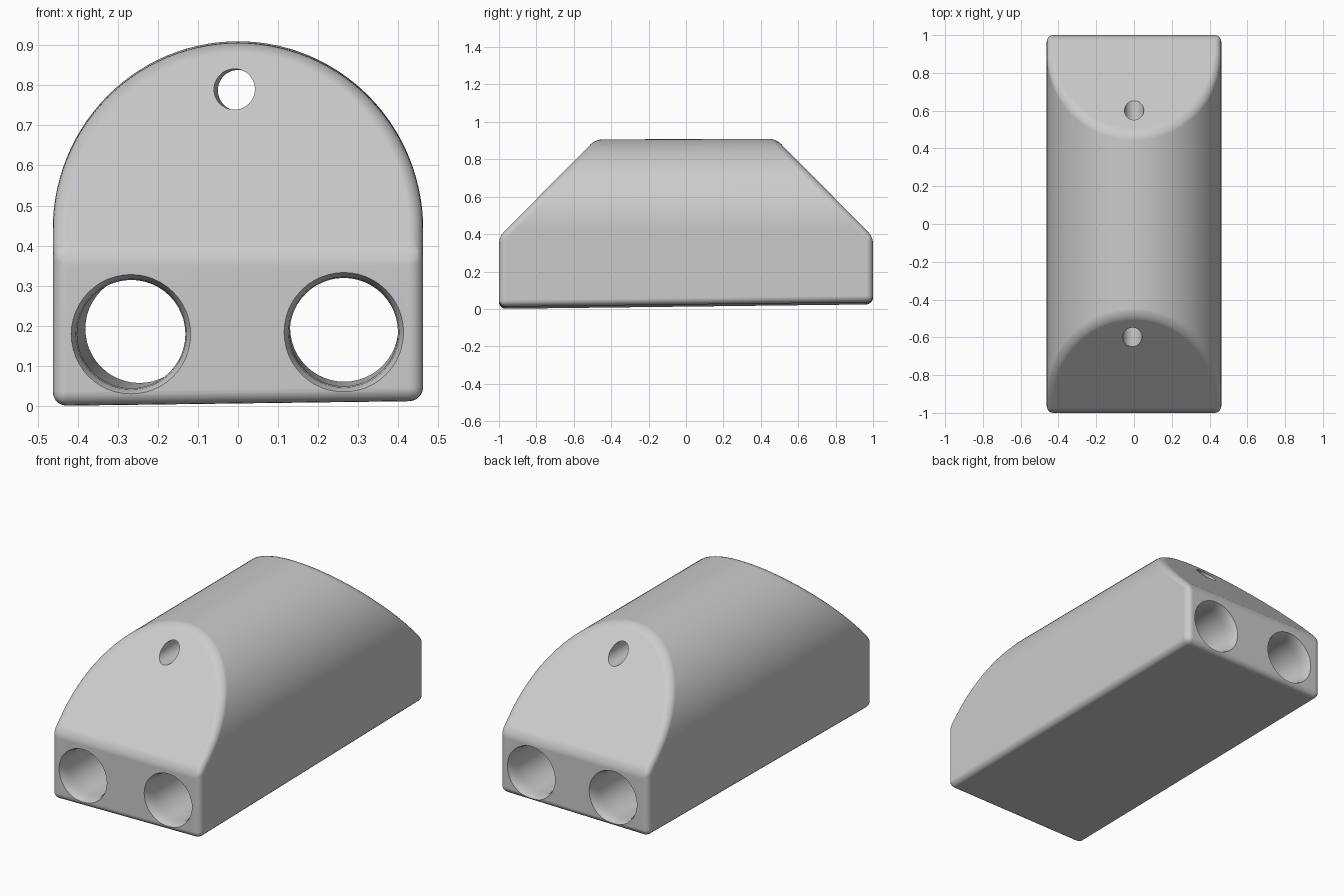
import bpy
import bmesh
import math
from mathutils import Vector

cube = bpy.data.objects.get("Cube")
if cube:
    bpy.data.objects.remove(cube, do_unlink=True)

grey = bpy.data.materials.new("light grey")
grey.use_nodes = True
colour = (0.6, 0.6, 0.61, 1)
grey.diffuse_color = colour
grey.node_tree.nodes["Principled BSDF"].inputs["Base Color"].default_value = colour

HALF_WIDTH, SPRING, TOP = 0.462, 0.44, 0.908


def make_object(name, bm):
    bmesh.ops.recalc_face_normals(bm, faces=bm.faces[:])
    mesh = bpy.data.meshes.new(name)
    bm.to_mesh(mesh)
    bm.free()
    mesh.materials.append(grey)
    obj = bpy.data.objects.new(name, mesh)
    bpy.context.collection.objects.link(obj)
    return obj


def loft(bm, rings):
    """Join rings of points into a closed tube."""
    loops = [[bm.verts.new(p) for p in ring] for ring in rings]
    count = len(loops[0])
    for a, b in zip(loops, loops[1:]):
        for i in range(count):
            j = (i + 1) % count
            bm.faces.new((a[i], a[j], b[j], b[i]))
    bm.faces.new(loops[0])
    bm.faces.new(loops[-1])


def arch(y):
    """Arched cross-section with a flat base that rises a little to the back."""
    base = 0.018 + 0.012 * y
    pts = [(-HALF_WIDTH, y, base - 0.006), (HALF_WIDTH, y, base + 0.006)]
    steps = 56
    for i in range(steps + 1):
        a = math.pi * i / steps
        pts.append((HALF_WIDTH * math.cos(a), y,
                    SPRING + (TOP - SPRING + 0.004 * y) * math.sin(a)))
    return pts


# Body: arched bar with both upper ends cut off at a slope
bm = bmesh.new()
loft(bm, [arch(-1), arch(1)])
for side in (-1, 1):
    bmesh.ops.bisect_plane(
        bm, geom=bm.verts[:] + bm.edges[:] + bm.faces[:], dist=1e-5,
        plane_co=Vector((0, side, 0.385)),
        plane_no=Vector((0, side * 0.53, 0.525)), clear_outer=True)
    rim = [e for e in bm.edges if e.is_boundary]
    bmesh.ops.holes_fill(bm, edges=rim, sides=0)
body = make_object("body", bm)

bevel = body.modifiers.new("rounded edges", "BEVEL")
bevel.width = 0.035
bevel.segments = 5
bevel.limit_method = "ANGLE"
bevel.angle_limit = math.radians(25)


# Holes: slightly skewed bores with flared mouths
def bore(name, front, back, radius, flare):
    front, back = Vector(front), Vector(back)
    bm = bmesh.new()
    rings = []
    for y, extra in ((-1.02, 1.3), (-1, 1), (-0.985, 0.55), (-0.965, 0.2),
                     (-0.93, 0), (0.93, 0), (0.965, 0.2), (0.985, 0.55),
                     (1, 1), (1.02, 1.3)):
        centre = front.lerp(back, (y + 1) / 2)
        r = radius + flare * extra
        rings.append([(centre.x + r * math.cos(t), y, centre.y + r * math.sin(t))
                      for t in (math.tau * i / 48 for i in range(48))])
    loft(bm, rings)
    cutter = make_object(name, bm)
    cutter.hide_render = True
    cut = body.modifiers.new(name, "BOOLEAN")
    cut.operation = "DIFFERENCE"
    cut.solver = "EXACT"
    cut.object = cutter
    return cutter


cutters = [
    bore("right_bore", (-0.267, 0.179), (-0.245, 0.193), 0.135, 0.014),
    bore("left_bore", (0.264, 0.184), (0.265, 0.196), 0.135, 0.014),
    bore("upper_bore", (-0.012, 0.791), (0.004, 0.786), 0.051, 0),
]

# Bake the cuts into the body and remove the cutters
bpy.context.view_layer.update()
graph = bpy.context.evaluated_depsgraph_get()
finished = bpy.data.meshes.new_from_object(body.evaluated_get(graph))
body.modifiers.clear()
body.data = finished
for cutter in cutters:
    bpy.data.objects.remove(cutter, do_unlink=True)

# Smooth shading that keeps the large faces flat
bpy.ops.object.select_all(action="DESELECT")
body.select_set(True)
bpy.context.view_layer.objects.active = body
bpy.ops.object.shade_smooth_by_angle(angle=math.radians(35))
weighted = body.modifiers.new("even shading", "WEIGHTED_NORMAL")
weighted.keep_sharp = True
